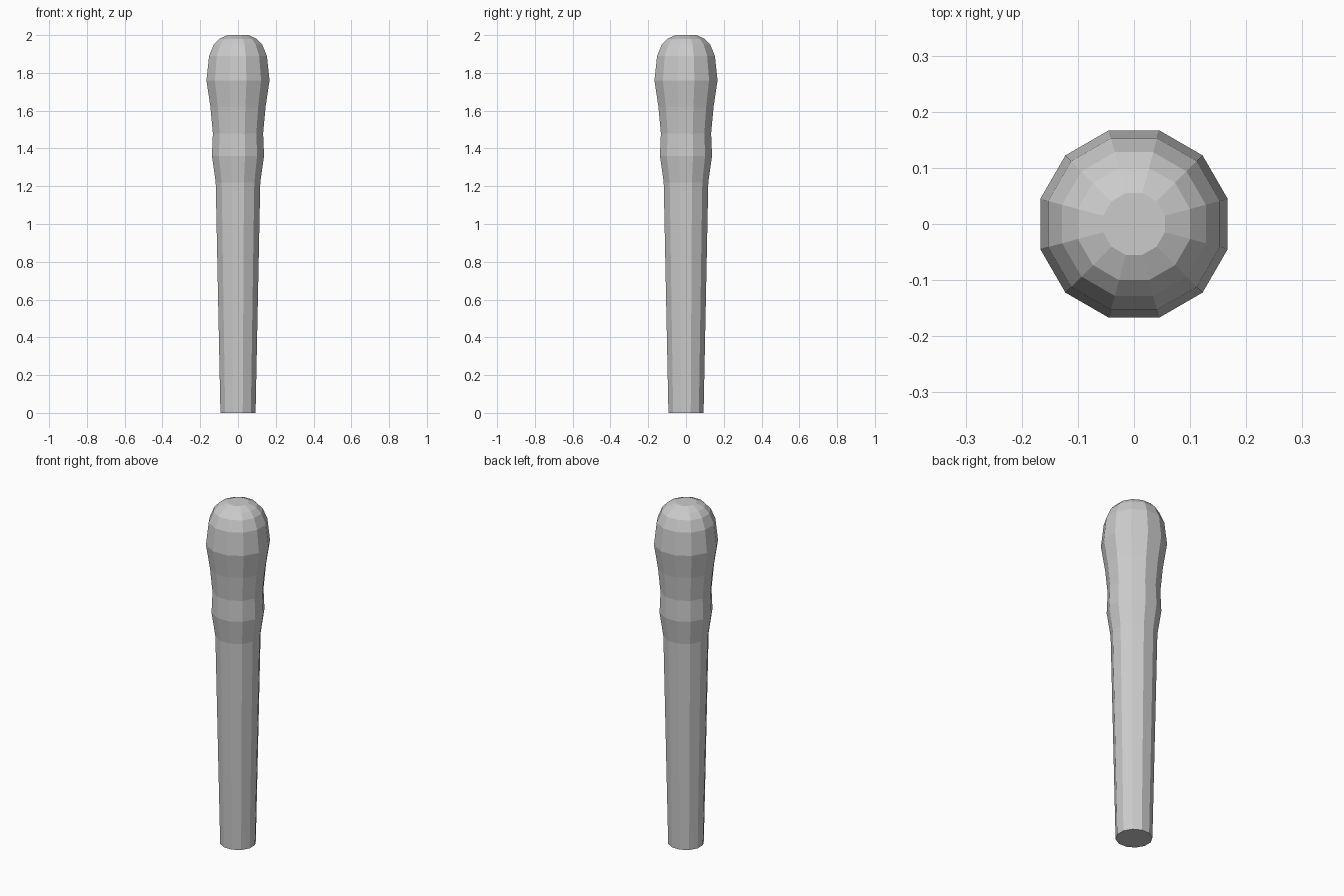
import bpy, bmesh, math

if "Cube" in bpy.data.objects:
    bpy.data.objects.remove(bpy.data.objects["Cube"])

SIDES = 12
# (half-width across flats, height) from the base up to the rounded end
PROFILE = [(0.093, 0), (0.118, 1.22), (0.138, 1.36), (0.133, 1.48), (0.146, 1.62),
           (0.167, 1.76), (0.153, 1.89), (0.128, 1.95), (0.10, 1.98), (0.055, 2.0)]

# Lathed shaft with collar swelling and domed grip end
bm = bmesh.new()
rings = []
for half, z in PROFILE:
    r = half / math.cos(math.pi / SIDES)
    rings.append([bm.verts.new((r * math.cos((i + 0.5) * math.tau / SIDES),
                                r * math.sin((i + 0.5) * math.tau / SIDES), z))
                  for i in range(SIDES)])
for low, high in zip(rings, rings[1:]):
    for i in range(SIDES):
        j = (i + 1) % SIDES
        bm.faces.new((low[i], low[j], high[j], high[i]))
bm.faces.new(rings[0][::-1])
bm.faces.new(rings[-1])

mesh = bpy.data.meshes.new("tapered_club")
bm.to_mesh(mesh)
bm.free()
bpy.context.collection.objects.link(bpy.data.objects.new("tapered_club", mesh))
